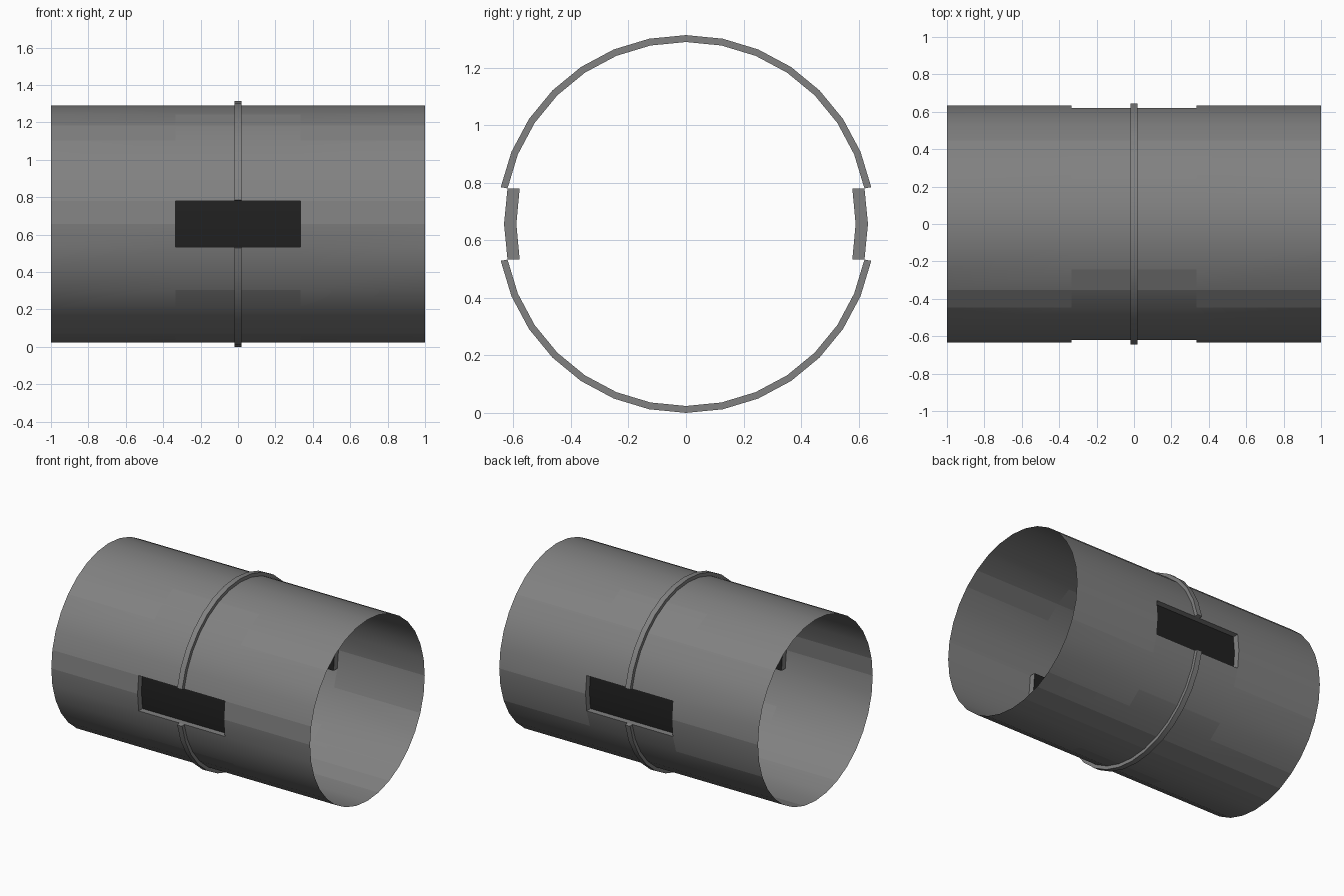
import bpy, bmesh
from math import sin, cos, pi

cube = bpy.data.objects.get("Cube")
if cube:
    bpy.data.objects.remove(cube, do_unlink=True)

SIDES = 32
R_TUBE, R_RING = 0.633, 0.657
MID_Z = R_RING
WIN_X, RING_X = 0.333, 0.019
RECESS = 0.932          # y scale from the wall to the recessed pane


def material(name, value):
    m = bpy.data.materials.new(name)
    m.use_nodes = True
    col = (value, value, value, 1)
    m.diffuse_color = col
    m.node_tree.nodes["Principled BSDF"].inputs["Base Color"].default_value = col
    return m


grey = material("metal grey", 0.22)
dark = material("dark glass", 0.015)


def point(i, radius, x):
    a = 2 * pi * i / SIDES
    return (x, radius * sin(a), MID_Z + radius * cos(a))


def finish(name, bm, mat):
    bmesh.ops.remove_doubles(bm, verts=bm.verts, dist=1e-5)
    mesh = bpy.data.meshes.new(name)
    bm.to_mesh(mesh)
    bm.free()
    mesh.materials.append(mat)
    ob = bpy.data.objects.new(name, mesh)
    bpy.context.collection.objects.link(ob)
    bpy.ops.object.select_all(action='DESELECT')
    ob.select_set(True)
    bpy.context.view_layer.objects.active = ob
    bpy.ops.object.shade_smooth_by_angle(angle=pi / 6)
    return ob


def quad(bm, *pts):
    bm.faces.new([bm.verts.new(p) for p in pts])


def recessed(p):
    return (p[0], p[1] * RECESS, p[2])


# Open tube, skipping the two window openings
quarter = SIDES // 4
window_segs = [c + d for c in (quarter, 3 * quarter) for d in (-1, 0)]
stations = [-1, -WIN_X, WIN_X, 1]
bm = bmesh.new()
for s in range(3):
    for i in range(SIDES):
        if s == 1 and i in window_segs:
            continue
        x0, x1 = stations[s], stations[s + 1]
        quad(bm, point(i, R_TUBE, x0), point(i, R_TUBE, x1),
             point(i + 1, R_TUBE, x1), point(i + 1, R_TUBE, x0))
bmesh.ops.recalc_face_normals(bm, faces=bm.faces)
finish("tube_wall", bm, grey)

for side, c in (("back", quarter), ("front", 3 * quarter)):
    # Outline of the opening, walked around its rim
    rim = [point(c + d, R_TUBE, -WIN_X) for d in (-1, 0, 1)]
    rim += [point(c + d, R_TUBE, WIN_X) for d in (1, 0, -1)]

    # Walls of the recess
    bm = bmesh.new()
    for k, p in enumerate(rim):
        q = rim[(k + 1) % len(rim)]
        quad(bm, p, q, recessed(q), recessed(p))
    finish(side + "_window_frame", bm, grey)

    # Bent pane at the bottom of the recess
    bm = bmesh.new()
    for d in (-1, 0):
        quad(bm, *[recessed(point(c + e, R_TUBE, x)) for e, x in
                   ((d, -WIN_X), (d, WIN_X), (d + 1, WIN_X), (d + 1, -WIN_X))])
    finish(side + "_window_pane", bm, dark)

# Raised band, in two arcs that stop at the windows
for name, start in (("lower_band", quarter + 1), ("upper_band", 3 * quarter + 1)):
    count = SIDES // 2 - 2
    bm = bmesh.new()
    section = [(R_TUBE, -RING_X), (R_RING, -RING_X), (R_RING, RING_X), (R_TUBE, RING_X)]
    for i in range(start, start + count):
        for (r0, x0), (r1, x1) in zip(section, section[1:] + section[:1]):
            quad(bm, point(i, r0, x0), point(i, r1, x1),
                 point(i + 1, r1, x1), point(i + 1, r0, x0))
    for i in (start, start + count):
        quad(bm, *[point(i, r, x) for r, x in section])
    bmesh.ops.remove_doubles(bm, verts=bm.verts, dist=1e-5)
    bmesh.ops.recalc_face_normals(bm, faces=bm.faces)
    finish(name, bm, grey)
